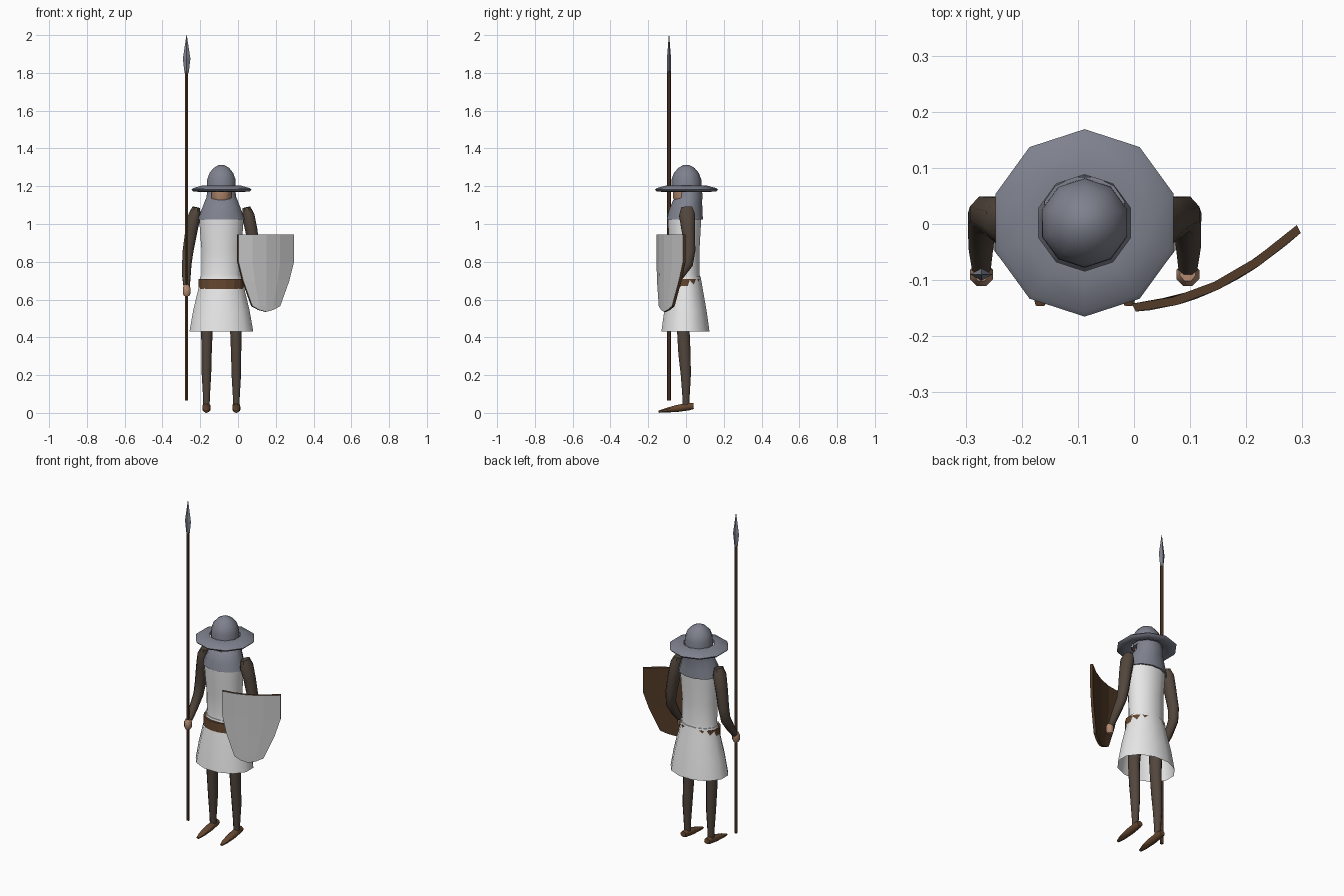
import bpy, bmesh, math
from mathutils import Vector

if "Cube" in bpy.data.objects:
    bpy.data.objects.remove(bpy.data.objects["Cube"])


def material(name, rgb):
    m = bpy.data.materials.new(name)
    m.use_nodes = True
    m.diffuse_color = (*rgb, 1)
    m.node_tree.nodes["Principled BSDF"].inputs["Base Color"].default_value = (*rgb, 1)
    return m


STEEL = material("steel", (0.21, 0.22, 0.27))
LINEN = material("white linen", (0.8, 0.8, 0.8))
SHIELD = material("shield grey", (0.58, 0.58, 0.58))
CLOTH = material("dark brown cloth", (0.085, 0.062, 0.046))
WOOD = material("wood", (0.085, 0.043, 0.02))
LEATHER = material("leather", (0.13, 0.062, 0.028))
SKIN = material("skin", (0.45, 0.25, 0.16))

CX = -0.088  # body centre line


def finish(name, bm, mats, smooth=True):
    bmesh.ops.recalc_face_normals(bm, faces=bm.faces)
    mesh = bpy.data.meshes.new(name)
    bm.to_mesh(mesh)
    bm.free()
    ob = bpy.data.objects.new(name, mesh)
    bpy.context.collection.objects.link(ob)
    for m in mats:
        mesh.materials.append(m)
    if smooth:
        bpy.ops.object.select_all(action="DESELECT")
        ob.select_set(True)
        bpy.context.view_layer.objects.active = ob
        bpy.ops.object.shade_smooth_by_angle(angle=math.radians(50))
    return ob


def loft(name, rings, mat, n=10, phase=0.5, follow=False, caps=(True, True), loop=False, smooth=True):
    """Skin elliptical rings (x, y, z, rx, ry); follow tilts them along the path."""
    bm = bmesh.new()
    centres = [Vector(r[:3]) for r in rings]
    loops = []
    for i, (c, r) in enumerate(zip(centres, rings)):
        tangent = Vector((0, 0, 1))
        if follow:
            tangent = centres[min(i + 1, len(rings) - 1)] - centres[max(i - 1, 0)]
        rot = Vector((0, 0, 1)).rotation_difference(tangent)
        ring = []
        for k in range(n):
            a = math.tau * (k + phase) / n
            ring.append(bm.verts.new(c + rot @ Vector((r[3] * math.cos(a), r[4] * math.sin(a), 0))))
        loops.append(ring)
    pairs = list(zip(loops, loops[1:]))
    if loop:
        pairs.append((loops[-1], loops[0]))
    for a, b in pairs:
        for k in range(n):
            j = (k + 1) % n
            bm.faces.new((a[k], a[j], b[j], b[k]))
    for use, ring in zip(caps, (loops[0], loops[-1])):
        if use and not loop:
            bm.faces.new(ring)
    return finish(name, bm, [mat], smooth)


def upright(profile):
    """Rings (z, y, rx, ry) on the body centre line."""
    return [(CX, y, z, rx, ry) for z, y, rx, ry in profile]


# Tunic: body and flared open skirt
loft("tunic_body", upright([(0.715, -0.003, 0.112, 0.08), (0.74, -0.003, 0.108, 0.077),
                            (0.86, -0.006, 0.109, 0.08), (0.96, -0.008, 0.117, 0.088),
                            (1.035, -0.008, 0.122, 0.092)]), LINEN, n=12)
loft("tunic_skirt", upright([(0.43, -0.003, 0.175, 0.132), (0.54, -0.003, 0.155, 0.116),
                             (0.65, -0.003, 0.128, 0.096), (0.722, -0.003, 0.115, 0.083)]),
     LINEN, n=12, caps=(False, True))

# Belt sinks into the skirt so only part of its lower edge shows
loft("belt", upright([(0.655, -0.009, 0.122, 0.092), (0.71, -0.009, 0.123, 0.09)]),
     LEATHER, n=16, smooth=False)

# Mail hood, face and wide-brimmed helmet
loft("mail_hood", upright([(1.025, -0.006, 0.127, 0.099), (1.07, -0.002, 0.111, 0.092),
                           (1.125, 0.008, 0.089, 0.08), (1.14, 0.024, 0.082, 0.066),
                           (1.195, 0.024, 0.074, 0.062)]), STEEL, n=12)
loft("face", upright([(1.12, -0.01, 0.05, 0.055), (1.14, -0.014, 0.057, 0.06),
                      (1.205, -0.014, 0.057, 0.058)]), SKIN, n=8)
loft("helmet_brim", upright([(z, 0.002, r, r) for z, r in
                             ((1.204, 0.086), (1.203, 0.11), (1.19, 0.158), (1.182, 0.167),
                              (1.172, 0.158), (1.17, 0.12), (1.185, 0.086))]), STEEL, loop=True)
loft("helmet_crown", upright([(z, 0.002, r, r) for z, r in
                              ((1.175, 0.08), (1.235, 0.079), (1.27, 0.066),
                               (1.297, 0.043), (1.312, 0.016))]), STEEL)

# Limbs, the same on both sides
for side, s in (("right", -1), ("left", 1)):
    def mirrored(points):
        return [(CX + s * p[0], *p[1:]) for p in points]

    loft(side + "_sleeve", mirrored([
        (0.184, -0.077, 0.67, 0.018, 0.018), (0.185, -0.035, 0.725, 0.024, 0.025),
        (0.183, 0.008, 0.79, 0.027, 0.032), (0.176, 0.018, 0.86, 0.031, 0.034),
        (0.158, 0.012, 0.97, 0.035, 0.038), (0.142, 0.006, 1.045, 0.036, 0.046),
        (0.133, 0.004, 1.088, 0.022, 0.032)]), CLOTH, n=8, follow=True)
    loft(side + "_hand", mirrored([
        (0.184, -0.09, 0.618, 0.014, 0.015), (0.184, -0.09, 0.632, 0.022, 0.022),
        (0.184, -0.09, 0.66, 0.022, 0.022), (0.184, -0.085, 0.676, 0.015, 0.018)]), SKIN, n=8)
    loft(side + "_leg", mirrored([
        (0.079, 0.0, 0.035, 0.018, 0.018), (0.079, 0.0, 0.09, 0.02, 0.021),
        (0.079, -0.001, 0.2, 0.027, 0.029), (0.078, -0.008, 0.31, 0.029, 0.035),
        (0.077, -0.014, 0.43, 0.033, 0.036), (0.07, -0.008, 0.62, 0.04, 0.045)]), CLOTH, n=8)
    loft(side + "_shoe", mirrored([
        (0.079, 0.04, 0.036, 0.018, 0.017), (0.079, 0.015, 0.034, 0.022, 0.022),
        (0.079, -0.05, 0.023, 0.023, 0.02), (0.079, -0.11, 0.013, 0.018, 0.012),
        (0.079, -0.145, 0.006, 0.009, 0.006)]), LEATHER, n=8, follow=True)

# Spear held in the right hand
SX, SY = CX - 0.184, -0.09
loft("spear_shaft", [(SX, SY, z, 0.0095, 0.0095) for z in (0.065, 1.81)], WOOD, n=6)
loft("spear_head", [(SX, SY, z, rx, ry) for z, rx, ry in
                    ((1.8, 0.011, 0.011), (1.875, 0.02, 0.011), (2.0, 0.001, 0.001))],
     STEEL, n=4, phase=0, smooth=False)

# Curved shield: grid bent across its width, then thickened with a wooden back and rim
SHIELD_X, HALF = 0.15, 0.147
ROWS = ((0.945, 1.0), (0.8, 1.0), (0.7, 0.83), (0.565, 0.5))
bm = bmesh.new()


def shield_vert(u, z):
    return bm.verts.new((SHIELD_X + u * HALF, -0.117 + 0.07 * u + 0.031 * u * u, z))


grid = [[shield_vert(u * w, z) for u in (-1, -0.5, 0, 0.5, 1)] for z, w in ROWS]
for top, low in zip(grid, grid[1:]):
    for k in range(4):
        bm.faces.new((top[k], low[k], low[k + 1], top[k + 1]))
tip = shield_vert(0, 0.535)
last = grid[-1]
edge = [last[0], shield_vert(-0.25, 0.545), tip, shield_vert(0.25, 0.545), last[4]]
for k in range(4):
    corners = (last[k], edge[k], edge[k + 1], last[k + 1])
    bm.faces.new(list(dict.fromkeys(corners)))
bmesh.ops.recalc_face_normals(bm, faces=bm.faces)
if sum(f.normal.y for f in bm.faces) > 0:
    bmesh.ops.reverse_faces(bm, faces=bm.faces)
front = list(bm.faces)
# Back copy pushed inward, joined to the front by the rim
back = bmesh.ops.duplicate(bm, geom=front + list(bm.edges) + list(bm.verts))
for v in [g for g in back["geom"] if isinstance(g, bmesh.types.BMVert)]:
    v.co += Vector((-0.007, 0.014, 0))
bmesh.ops.reverse_faces(bm, faces=[g for g in back["geom"] if isinstance(g, bmesh.types.BMFace)])
bmesh.ops.bridge_loops(bm, edges=[e for e in bm.edges if e.is_boundary])
painted = set(front)
for f in bm.faces:
    f.material_index = 0 if f in painted else 1
finish("shield", bm, [SHIELD, WOOD], smooth=False)
